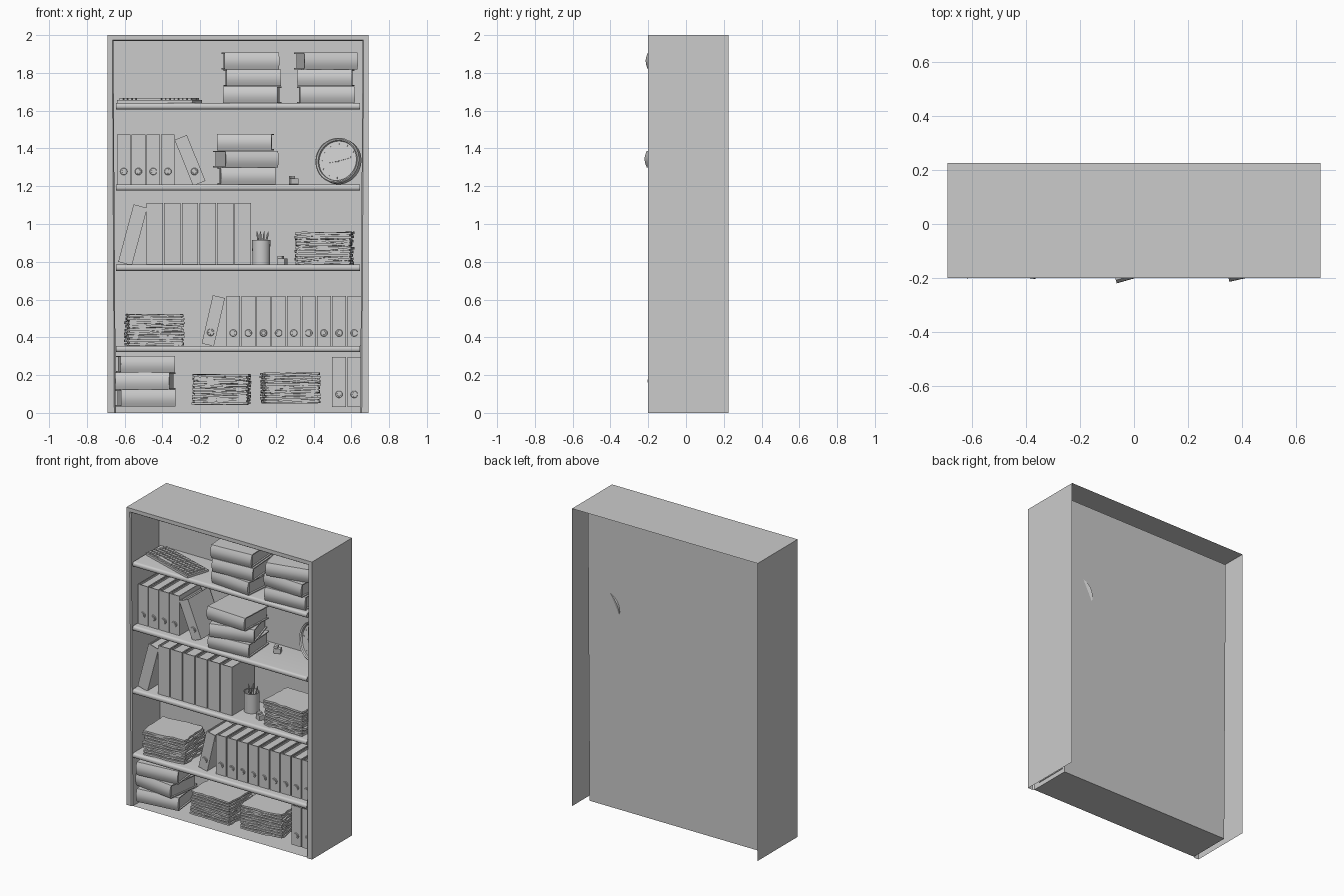
import bpy, bmesh, math, random
from mathutils import Matrix, Vector

random.seed(4)
if "Cube" in bpy.data.objects:
    bpy.data.objects.remove(bpy.data.objects["Cube"])

grey = bpy.data.materials.new("plain grey")
grey.use_nodes = True
TONE = (0.6, 0.6, 0.6, 1)
grey.diffuse_color = TONE
grey.node_tree.nodes["Principled BSDF"].inputs["Base Color"].default_value = TONE


def finish(name, bm, matrix=Matrix(), bevel=0, segments=2, smooth=True):
    """Turn a bmesh into a placed object."""
    mesh = bpy.data.meshes.new(name)
    bm.to_mesh(mesh)
    bm.free()
    mesh.materials.append(grey)
    ob = bpy.data.objects.new(name, mesh)
    bpy.context.collection.objects.link(ob)
    ob.matrix_world = matrix
    if bevel:
        mod = ob.modifiers.new("bevel", 'BEVEL')
        mod.width, mod.segments = bevel, segments
    if smooth:
        bpy.ops.object.select_all(action='DESELECT')
        ob.select_set(True)
        bpy.context.view_layer.objects.active = ob
        bpy.ops.object.shade_smooth_by_angle(angle=math.radians(35))
    return ob


def add_box(bm, x0, x1, y0, y1, z0, z1, turn=Matrix()):
    place = Matrix.Translation(((x0 + x1) / 2, (y0 + y1) / 2, (z0 + z1) / 2))
    size = Matrix.Diagonal((x1 - x0, y1 - y0, z1 - z0, 1))
    return bmesh.ops.create_cube(bm, size=1, matrix=turn @ place @ size)["verts"]


def add_tube(bm, r0, r1, depth, matrix, sides=24, caps=True):
    bmesh.ops.create_cone(bm, cap_ends=caps, segments=sides, radius1=r0, radius2=r1,
                          depth=depth, matrix=matrix)


def at(x, y, z, yaw=0, lean=0):
    return (Matrix.Translation((x, y, z)) @ Matrix.Rotation(math.radians(yaw), 4, 'Z')
            @ Matrix.Rotation(math.radians(lean), 4, 'Y'))


# Cabinet: shell open at back and bottom, with the compartment pushed in from the front
W, H, FRONT, BACK, INNER, WALL = 0.69, 2.0, -0.2, 0.225, 0.10, 0.043
bm = bmesh.new()
add_box(bm, -W, W, FRONT, BACK, 0, H)
bm.normal_update()
bmesh.ops.delete(bm, geom=[f for f in bm.faces if f.normal.y > .5 or f.normal.z < -.5],
                 context='FACES')
face = next(f for f in bm.faces if f.normal.y < -.5)
bmesh.ops.inset_region(bm, faces=[face], thickness=WALL - 0.008)
bmesh.ops.inset_region(bm, faces=[face], thickness=0.008, depth=-0.008)
pushed = bmesh.ops.extrude_face_region(bm, geom=[face])
back = [v for v in pushed["geom"] if isinstance(v, bmesh.types.BMVert)]
bmesh.ops.translate(bm, verts=back, vec=(0, INNER - FRONT - 0.008, 0))
bmesh.ops.delete(bm, geom=[face], context='FACES')
finish("cabinet", bm, smooth=False)

# Shelves with rounded front edges
SHELVES = (0.355, 0.785, 1.21, 1.64)
for top in SHELVES:
    bm = bmesh.new()
    add_box(bm, -0.647, 0.647, -0.195, INNER, top - 0.033, top)
    edges = [e for e in bm.edges if all(v.co.y < -.1 for v in e.verts)
             and abs(e.verts[0].co.x - e.verts[1].co.x) > 1]
    bmesh.ops.bevel(bm, geom=edges, offset=0.014, segments=4, profile=0.5, affect='EDGES')
    finish("shelf", bm)


# Lying hardback: bulging spine to the front, boards, recessed pages
def lying_book(cx, z, yaw, length=0.29, height=0.088, depth=0.235):
    bm = bmesh.new()
    hx, hy, t = length / 2, depth / 2, 0.007
    add_box(bm, -hx, hx, -hy, hy, 0, t)
    add_box(bm, -hx, hx, -hy, hy, height - t, height)
    add_box(bm, -hx + .01, hx - .01, -hy + .005, hy - .012, t, height - t)
    spine = []
    for i in range(7):
        a = math.pi * i / 6
        spine.append((-hy - 0.012 * math.sin(a), height * i / 6))
    spine += [(-hy + t, height), (-hy + t, 0)]
    end = bm.faces.new([bm.verts.new((-hx, y, zz)) for y, zz in spine])
    out = bmesh.ops.extrude_face_region(bm, geom=[end])["geom"]
    bmesh.ops.translate(bm, verts=[v for v in out if isinstance(v, bmesh.types.BMVert)],
                        vec=(length, 0, 0))
    bmesh.ops.recalc_face_normals(bm, faces=bm.faces)
    finish("lying_book", bm, at(cx, -0.055, z, yaw))


# Each stack: base height, then (centre, turn) per book from the bottom up
STACKS = (
    (1.64, ((0.075, -5), (0.075, 4), (0.065, 4))),
    (1.64, ((0.465, 4), (0.465, -3), (0.465, 13))),
    (1.21, ((0.045, 4), (0.04, 16), (0.04, -3))),
    (0.035, ((-0.49, 7), (-0.49, -8), (-0.49, 6))),
)
for base, books in STACKS:
    for i, (cx, yaw) in enumerate(books):
        lying_book(cx, base + i * 0.0895, yaw)


# Upright file: spine, two covers, page block, optional finger ring
def upright(name, cx, z, width, height, depth, lean=0, ring=True, front=-0.145):
    bm = bmesh.new()
    h, t = width / 2, 0.006
    add_box(bm, -h, h, 0, t, 0, height)
    for s in (-1, 1):
        add_box(bm, s * h - (t if s > 0 else 0), s * h + (t if s < 0 else 0),
                t, depth, 0, height)
    add_box(bm, -h + t, h - t, t, depth - .01, 0.008, height - 0.012)
    if ring:
        turn = Matrix.Translation((0, 0, 0.068)) @ Matrix.Rotation(math.pi / 2, 4, 'X')
        add_tube(bm, 0.021, 0.017, 0.008, turn, 20)
        add_tube(bm, 0.012, 0.010, 0.014, turn, 16)
    finish(name, bm, at(cx, front, z, 0, lean))


for i in range(4):
    upright("ring_binder", -0.605 + i * 0.078, 1.21, 0.072, 0.265, 0.225)
upright("leaning_binder", -0.205, 1.215, 0.07, 0.262, 0.225, -22)
for i in range(9):
    upright("ring_binder", -0.025 + i * 0.08, 0.355, 0.073, 0.265, 0.225)
upright("leaning_binder", -0.16, 0.36, 0.066, 0.262, 0.225, 13)
for i in range(2):
    upright("ring_binder", 0.535 + i * 0.08, 0.03, 0.073, 0.265, 0.225)
for i in range(6):
    upright("tall_book", -0.44 + i * 0.093, 0.785, 0.087, 0.325, 0.235, 0, False, -0.16)
upright("leaning_book", -0.598, 0.79, 0.075, 0.315, 0.235, 15, False, -0.16)


# Loose paper pile: sheets with ragged outlines over a plain core
def paper_pile(cx, z, height, yaw, width=0.305, depth=0.24, layers=9):
    bm = bmesh.new()
    hx, hy, step = width / 2, depth / 2, height / layers
    add_box(bm, -hx + .014, hx - .014, -hy + .014, hy - .014, 0, height - step / 2)
    corners = [Vector(c) for c in ((-hx, -hy, 0), (hx, -hy, 0), (hx, hy, 0), (-hx, hy, 0))]
    for k in range(layers):
        ring = []
        for a, b in zip(corners, corners[1:] + corners[:1]):
            for j in range(7):
                p = a.lerp(b, j / 7) * random.uniform(0.93, 1.01)
                p.z = k * step + random.uniform(0, 0.35) * step
                ring.append(bm.verts.new(p))
        sheet = bm.faces.new(ring)
        out = bmesh.ops.extrude_face_region(bm, geom=[sheet])["geom"]
        bmesh.ops.translate(bm, verts=[v for v in out if isinstance(v, bmesh.types.BMVert)],
                            vec=(0, 0, step * 0.65))
    bmesh.ops.recalc_face_normals(bm, faces=bm.faces)
    finish("paper_pile", bm, at(cx, -0.05, z, yaw), smooth=False)


paper_pile(-0.443, 0.355, 0.17, 4)
paper_pile(0.457, 0.785, 0.175, -3)
paper_pile(-0.087, 0.043, 0.163, -3)
paper_pile(0.277, 0.05, 0.165, 5)

# Keyboard: base tray with rows of keys and a space bar
bm = bmesh.new()
add_box(bm, -0.21, 0.21, -0.08, 0.08, 0, 0.015)
for row in range(5):
    for col in range(17):
        if row == 0 and 3 < col < 10:
            continue
        x, y = -0.2 + col * 0.0236, -0.07 + row * 0.0285
        add_box(bm, x, x + 0.019, y, y + 0.023, 0.014, 0.025)
add_box(bm, -0.106, 0.031, -0.07, -0.047, 0.014, 0.025)
finish("keyboard", bm, at(-0.415, -0.055, 1.641, -18), smooth=False)

# Round clock leaning on the back panel, with raised rim, ticks and hands
bm = bmesh.new()
flat = Matrix.Rotation(math.pi / 2, 4, 'X')
profile = [(0, 0.02), (0.122, 0.02), (0.122, -0.02), (0.116, -0.026), (0.108, -0.02),
           (0.106, -0.008), (0, -0.008)]
verts = [bm.verts.new((r, y, 0)) for r, y in profile]
bmesh.ops.spin(bm, geom=verts + [bm.edges.new(p) for p in zip(verts, verts[1:])],
               cent=(0, 0, 0), axis=(0, 1, 0), angle=math.tau, steps=40)
bmesh.ops.remove_doubles(bm, verts=bm.verts, dist=0.0001)
bmesh.ops.recalc_face_normals(bm, faces=bm.faces)
for i in range(12):
    add_box(bm, -.002, .002, -.010, -.008, .088, .1, Matrix.Rotation(i * math.tau / 12, 4, 'Y'))
for angle, reach in ((75, 0.075), (-100, 0.05)):
    add_box(bm, -.003, .003, -.012, -.009, -.01, reach,
            Matrix.Rotation(math.radians(angle), 4, 'Y'))
add_tube(bm, 0.006, 0.006, 0.008, Matrix.Translation((0, -.01, 0)) @ flat, 12)
finish("clock", bm, at(0.532, 0.045, 1.333, -20) @ Matrix.Rotation(math.radians(-10), 4, 'X'))

# Pencil cup with pencils
bm = bmesh.new()
outline = [(0, 0), (0.047, 0), (0.048, 0.13), (0.043, 0.13), (0.042, 0.008), (0, 0.008)]
verts = [bm.verts.new((r, 0, z)) for r, z in outline]
bmesh.ops.spin(bm, geom=verts + [bm.edges.new(p) for p in zip(verts, verts[1:])],
               cent=(0, 0, 0), axis=(0, 0, 1), angle=math.tau, steps=24)
bmesh.ops.remove_doubles(bm, verts=bm.verts, dist=0.0001)
bmesh.ops.recalc_face_normals(bm, faces=bm.faces)
finish("pencil_cup", bm, at(0.123, -0.03, 0.785))
for yaw, lean in ((20, 14), (100, 9), (190, 8), (300, 11)):
    bm = bmesh.new()
    add_tube(bm, 0.005, 0.005, 0.15, Matrix.Translation((0, 0, 0.075)), 6)
    add_tube(bm, 0.005, 0.0005, 0.018, Matrix.Translation((0, 0, 0.159)), 6)
    finish("pencil", bm, at(0.123, -0.03, 0.797, yaw, lean), smooth=False)

# Small desk sharpeners: a block with a smaller step
for x, y, z, yaw in ((0.295, 0, 1.21, 20), (0.235, -0.1, 0.785, -25)):
    bm = bmesh.new()
    add_box(bm, -0.022, 0.022, -0.018, 0.018, 0, 0.032)
    add_box(bm, -0.022, 0.004, -0.014, 0.014, 0.032, 0.045)
    finish("sharpener", bm, at(x, y, z, yaw), bevel=0.002, smooth=False)
